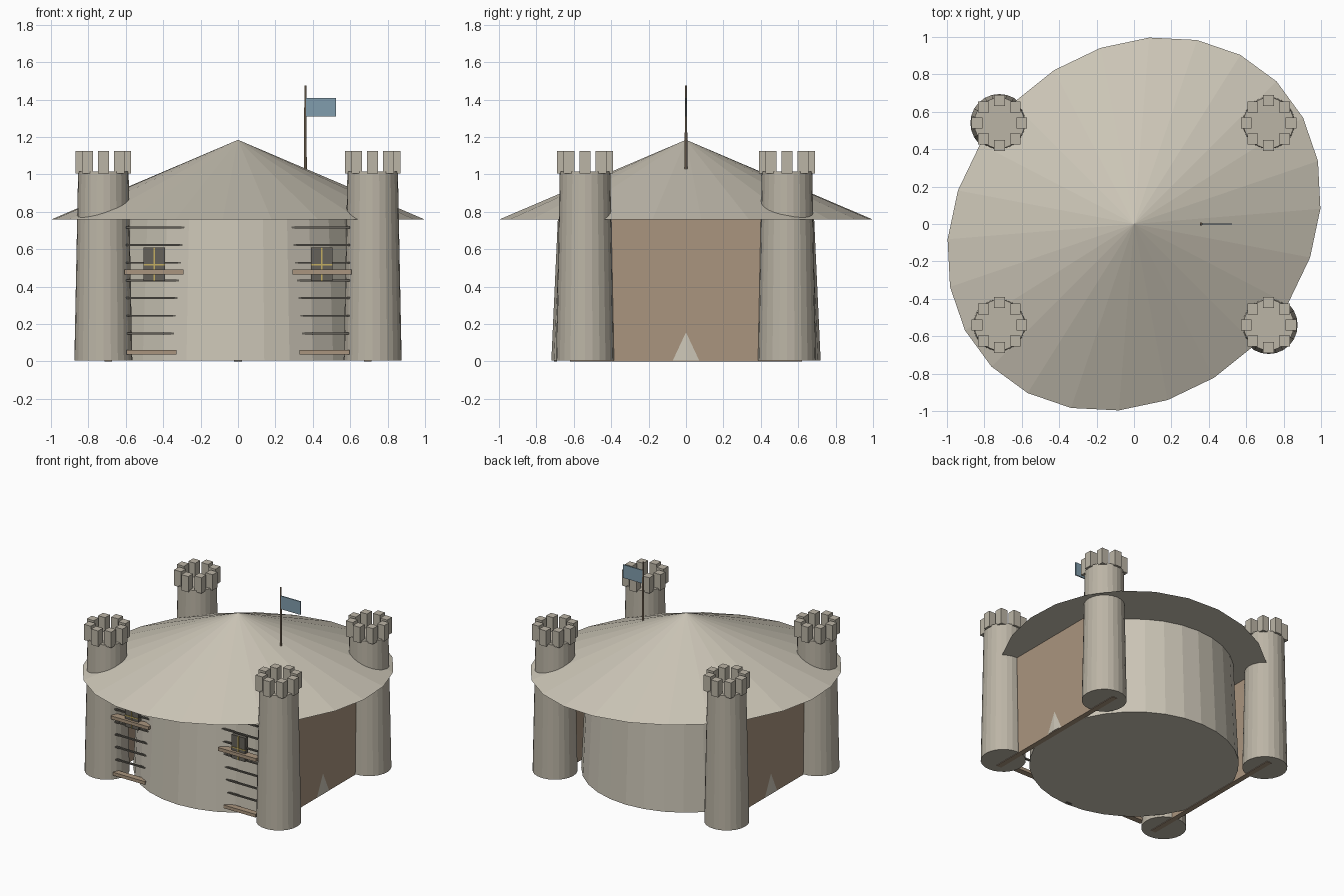
import bpy, bmesh
from math import cos, sin, pi, radians
from mathutils import Matrix

if "Cube" in bpy.data.objects:
    bpy.data.objects.remove(bpy.data.objects["Cube"])


def material(name, rgb):
    m = bpy.data.materials.new(name)
    m.diffuse_color = (*rgb, 1)
    m.use_nodes = True
    m.node_tree.nodes["Principled BSDF"].inputs["Base Color"].default_value = m.diffuse_color
    return m


STONE = material("stone", (0.60, 0.56, 0.47))
TOWER = material("tower_stone", (0.50, 0.46, 0.38))
WOOD = material("wood", (0.40, 0.30, 0.21))
DARK = material("dark", (0.13, 0.12, 0.10))
GOLD = material("gold", (0.55, 0.42, 0.12))
BLUE = material("blue", (0.22, 0.34, 0.42))


def finish(name, bm, mat):
    bmesh.ops.recalc_face_normals(bm, faces=bm.faces)
    me = bpy.data.meshes.new(name)
    bm.to_mesh(me)
    bm.free()
    me.materials.append(mat)
    ob = bpy.data.objects.new(name, me)
    bpy.context.collection.objects.link(ob)
    return ob


def add_box(bm, x0, x1, y0, y1, z0, z1):
    centre = ((x0 + x1) / 2, (y0 + y1) / 2, (z0 + z1) / 2)
    size = (abs(x1 - x0), abs(y1 - y0), abs(z1 - z0), 1)
    bmesh.ops.create_cube(bm, size=1, matrix=Matrix.Translation(centre) @ Matrix.Diagonal(size))


def box(name, mat, *bounds):
    bm = bmesh.new()
    add_box(bm, *bounds)
    return finish(name, bm, mat)


def cone(name, mat, x, y, z0, z1, r0, r1, sides):
    # Vertices start on the +x axis
    bm = bmesh.new()
    rings = []
    for z, r in ((z0, r0), (z1, r1)):
        n = sides if r > 0 else 1
        rings.append([bm.verts.new((x + r * cos(2 * pi * i / sides),
                                    y + r * sin(2 * pi * i / sides), z)) for i in range(n)])
    low, top = rings
    bm.faces.new(low)
    for i in range(sides):
        j = (i + 1) % sides
        if r1 > 0:
            bm.faces.new((low[i], low[j], top[j], top[i]))
        else:
            bm.faces.new((low[i], low[j], top[0]))
    if r1 > 0:
        bm.faces.new(top)
    return finish(name, bm, mat)


# Round keep, tapering slightly
cone("keep", STONE, 0, 0, 0.004, 0.765, 0.72, 0.685, 32)

# Oval roof, its long axis turned 45 degrees
roof = cone("roof", STONE, 0, 0, 0.76, 1.185, 1, 0, 24)
roof.data.transform(Matrix.Rotation(radians(45), 4, 'Z') @ Matrix.Diagonal((1.078, 0.915, 1, 1)))

# Four corner towers with battlements
for sx, side in ((-1, "left"), (1, "right")):
    for sy, end in ((-1, "front"), (1, "back")):
        cx, cy = 0.72 * sx, 0.54 * sy
        cone(f"tower_{end}_{side}", TOWER, cx, cy, 0.004, 1.016, 0.155, 0.135, 24)
        bm = bmesh.new()
        for i in range(8):
            x = cx + 0.12 * cos(i * pi / 4)
            y = cy + 0.12 * sin(i * pi / 4)
            add_box(bm, x - 0.029, x + 0.029, y - 0.029, y + 0.029, 1.005, 1.124)
        finish(f"battlement_{end}_{side}", bm, TOWER)

    # Side wall panel between the towers
    box(f"side_wall_{side}", WOOD, 0.673 * sx, 0.713 * sx, -0.62, 0.62, 0, 0.765)

    # Window with glazing bars
    box(f"window_{side}", DARK, 0.39 * sx, 0.505 * sx, -0.635, -0.60, 0.43, 0.61)
    bm = bmesh.new()
    add_box(bm, 0.444 * sx, 0.451 * sx, -0.639, -0.625, 0.43, 0.61)
    add_box(bm, 0.39 * sx, 0.505 * sx, -0.639, -0.625, 0.513, 0.52)
    finish(f"window_bars_{side}", bm, GOLD)

    # Window ledge and foot plank
    box(f"window_ledge_{side}", WOOD, 0.292 * sx, 0.608 * sx, -0.655, -0.60, 0.466, 0.491)
    box(f"foot_plank_{side}", WOOD, 0.33 * sx, 0.597 * sx, -0.645, -0.60, 0.038, 0.062)

    # Thin horizontal battens
    bm = bmesh.new()
    for i in range(7):
        z = 0.15 + i * 0.0945
        add_box(bm, 0.28 * sx, 0.60 * sx, -0.622, -0.608, z - 0.005, z + 0.005)
    finish(f"battens_{side}", bm, DARK)

# Small sill under the front of the keep
box("front_sill", DARK, -0.022, 0.022, -0.705, -0.69, 0, 0.02)

# Flag and pole
cone("flag_pole", WOOD, 0.36, 0, 1.03, 1.475, 0.008, 0.005, 8)
box("flag", BLUE, 0.36, 0.525, -0.004, 0.004, 1.31, 1.41)
